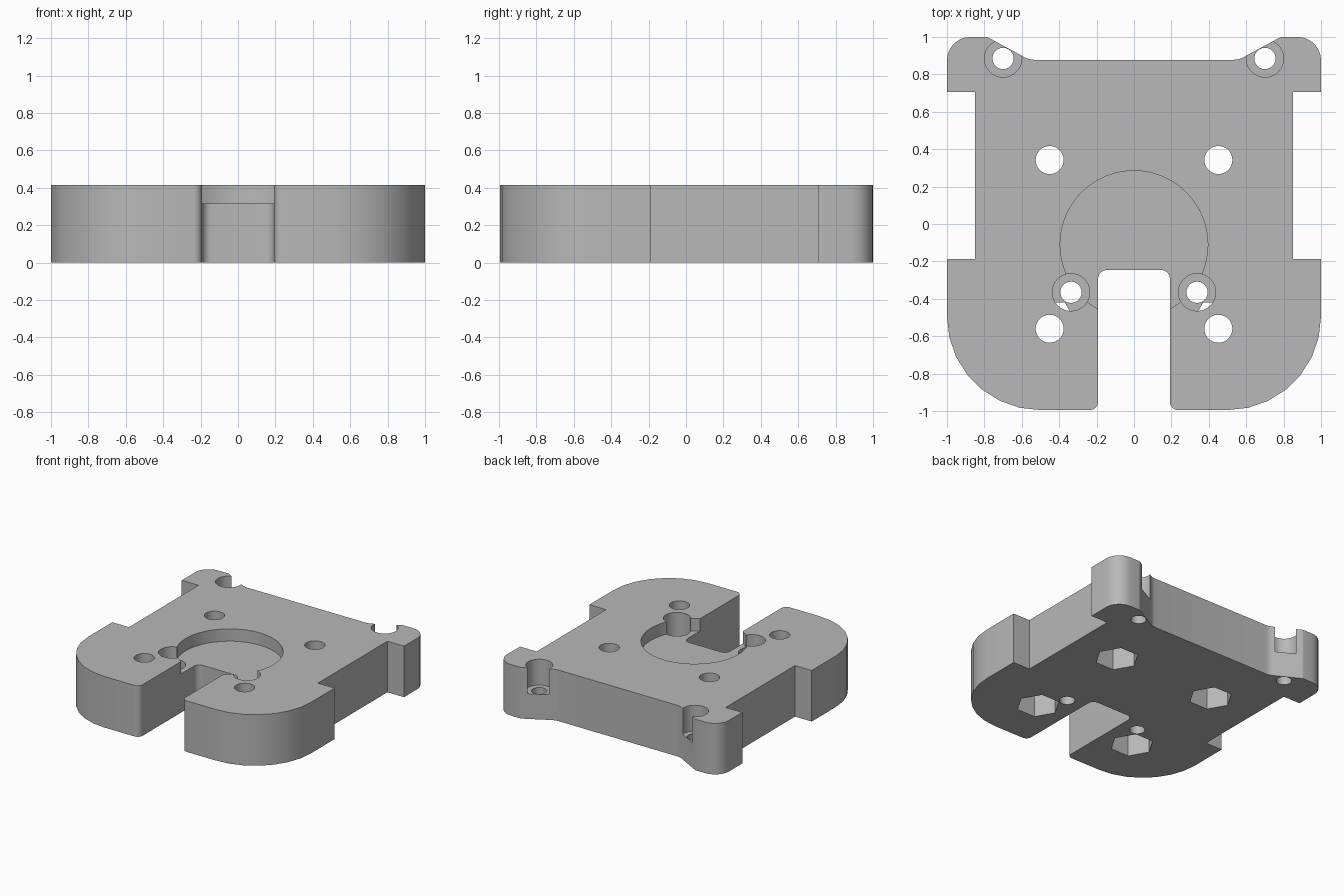
import bpy, bmesh
from math import cos, sin, pi, radians
from mathutils import Vector

old = bpy.data.objects.get("Cube")
if old:
    bpy.data.objects.remove(old, do_unlink=True)

HEIGHT = 0.415
POCKET_Z = 0.315
BORE_Z = 0.205
NUT_Z = 0.22
OVER = 0.05

grey = bpy.data.materials.new("plain grey")
grey.use_nodes = True
colour = (0.48, 0.48, 0.48, 1)
grey.diffuse_color = colour
grey.node_tree.nodes["Principled BSDF"].inputs["Base Color"].default_value = colour


def prism(name, points, z0, z1):
    """Extrude a closed profile from z0 to z1."""
    bm = bmesh.new()
    face = bm.faces.new([bm.verts.new((p[0], p[1], z0)) for p in points])
    top = bmesh.ops.extrude_face_region(bm, geom=[face])["geom"]
    bmesh.ops.translate(bm, vec=(0, 0, z1 - z0),
                        verts=[v for v in top if isinstance(v, bmesh.types.BMVert)])
    bmesh.ops.recalc_face_normals(bm, faces=bm.faces)
    mesh = bpy.data.meshes.new(name)
    bm.to_mesh(mesh)
    bm.free()
    mesh.materials.append(grey)
    obj = bpy.data.objects.new(name, mesh)
    bpy.context.collection.objects.link(obj)
    return obj


def ring(x, y, radius, sides):
    return [(x + radius * cos(2 * pi * i / sides), y + radius * sin(2 * pi * i / sides))
            for i in range(sides)]


def rounded(corners):
    """Replace each (x, y, radius) corner by a fillet arc."""
    out = []
    for i, (x, y, r) in enumerate(corners):
        here = Vector((x, y))
        if r == 0:
            out.append(here)
            continue
        a = (Vector(corners[i - 1][:2]) - here).normalized()
        b = (Vector(corners[(i + 1) % len(corners)][:2]) - here).normalized()
        half = a.angle(b) / 2
        centre = here + (a + b).normalized() * (r / sin(half))
        start = here + a * (r / (sin(half) / cos(half))) - centre
        sweep = pi - 2 * half
        turn = 1 if a.x * b.y - a.y * b.x < 0 else -1
        steps = max(3, round(sweep / radians(13)))
        for k in range(steps + 1):
            t = turn * sweep * k / steps
            out.append(centre + Vector((start.x * cos(t) - start.y * sin(t),
                                        start.x * sin(t) + start.y * cos(t))))
    return out


# Half outline, from the slot around to the back edge, then mirrored
half = [(0.192, -0.245, 0.05), (0.192, -0.995, 0.045), (1, -0.995, 0.5),
        (1, -0.187, 0), (0.85, -0.187, 0), (0.85, 0.705, 0), (1, 0.705, 0),
        (1, 1, 0.125), (0.785, 1, 0.03), (0.56, 0.878, 0.1)]
outline = half + [(-x, y, r) for x, y, r in reversed(half)]
plate = prism("mounting_plate", rounded(outline), 0, HEIGHT)


def cut(cutter):
    mod = plate.modifiers.new("cut", 'BOOLEAN')
    mod.operation = 'DIFFERENCE'
    mod.solver = 'EXACT'
    mod.object = cutter
    bpy.context.view_layer.objects.active = plate
    bpy.ops.object.modifier_apply(modifier=mod.name)
    bpy.data.objects.remove(cutter, do_unlink=True)


# Round shallow pocket
cut(prism("pocket_cutter", ring(0, -0.11, 0.395, 48), POCKET_Z, HEIGHT + OVER))

for side in (-1, 1):
    # Counterbored screw holes
    for x, y in ((0.7, 0.885), (0.337, -0.365)):
        cut(prism("bore_cutter", ring(side * x, y, 0.1, 32), BORE_Z, HEIGHT + OVER))
        cut(prism("screw_cutter", ring(side * x, y, 0.057, 24), -OVER, HEIGHT))
    # Bolt holes with hexagonal nut recesses underneath
    for y in (0.342, -0.56):
        cut(prism("bolt_cutter", ring(side * 0.451, y, 0.075, 28), -OVER, HEIGHT + OVER))
        cut(prism("nut_cutter", ring(side * 0.451, y, 0.162, 6), -OVER, NUT_Z))

bpy.ops.object.select_all(action='DESELECT')
plate.select_set(True)
bpy.context.view_layer.objects.active = plate
bpy.ops.object.shade_smooth_by_angle(angle=radians(25))
